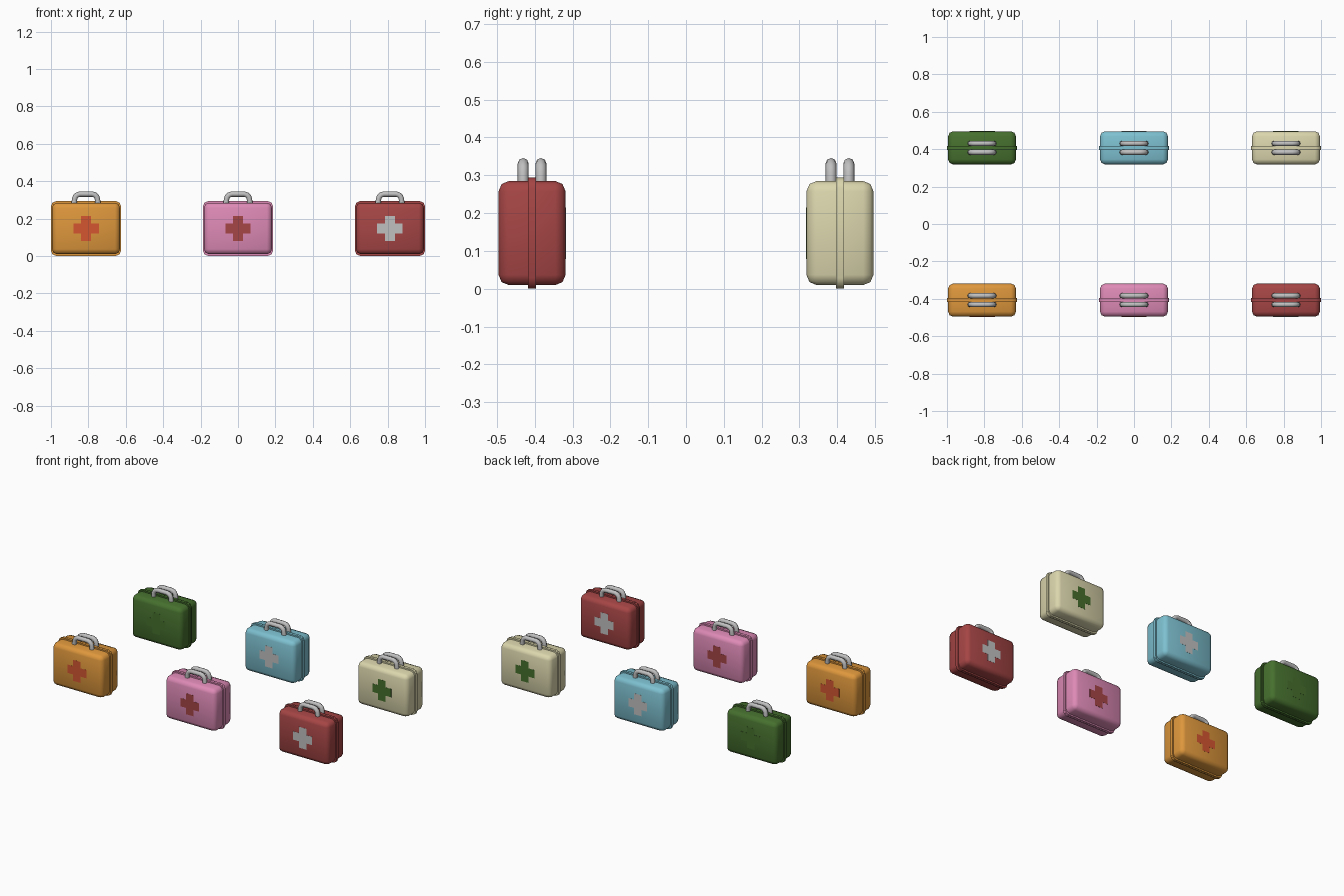
import bpy, bmesh, math
from mathutils import Vector

if "Cube" in bpy.data.objects:
    bpy.data.objects.remove(bpy.data.objects["Cube"])


def material(name, rgb):
    m = bpy.data.materials.new(name)
    lin = [(c / 255 / 12.92 if c < 10 else ((c / 255 + 0.055) / 1.055) ** 2.4) for c in rgb]
    m.diffuse_color = (*lin, 1)
    m.use_nodes = True
    m.node_tree.nodes["Principled BSDF"].inputs["Base Color"].default_value = m.diffuse_color
    return m


MATS = {n: material(n, c) for n, c in {
    "orange": (222, 151, 60), "pink": (222, 138, 182), "red": (166, 69, 69),
    "green": (70, 112, 46), "blue": (125, 192, 208), "cream": (219, 214, 173),
    "grey": (192, 192, 192), "vermilion": (212, 86, 48)}.items()}


def finish(obj, mat, smooth=True):
    obj.data.materials.clear()
    obj.data.materials.append(MATS[mat])
    if smooth:
        bpy.ops.object.select_all(action='DESELECT')
        bpy.context.view_layer.objects.active = obj
        obj.select_set(True)
        bpy.ops.object.shade_smooth_by_angle(angle=math.radians(50))
    return obj


def box(name, size, loc, mat, width, rim=False):
    """Box with rounded edges; a rim only rounds the edges running along y."""
    bm = bmesh.new()
    bmesh.ops.create_cube(bm, size=1)
    bmesh.ops.scale(bm, vec=size, verts=bm.verts)
    edges = [e for e in bm.edges if not rim or
             abs(e.verts[0].co.y - e.verts[1].co.y) > size[1] / 2]
    bmesh.ops.bevel(bm, geom=edges, offset=width, offset_type='OFFSET', segments=2,
                    profile=0.5, affect='EDGES')
    me = bpy.data.meshes.new(name)
    bm.to_mesh(me)
    bm.free()
    obj = bpy.data.objects.new(name, me)
    bpy.context.collection.objects.link(obj)
    obj.location = loc
    return finish(obj, mat)


def handle(name, loc):
    """Round tube bent into a flat-topped arch."""
    half = [(0.064, 0.275), (0.061, 0.306), (0.056, 0.318), (0.046, 0.327), (0.032, 0.331)]
    pts = half + [(-x, z) for x, z in reversed(half)]
    cu = bpy.data.curves.new(name, 'CURVE')
    cu.dimensions = '3D'
    cu.bevel_depth = 0.0145
    cu.bevel_resolution = 2
    cu.use_fill_caps = True
    sp = cu.splines.new('POLY')
    sp.points.add(len(pts) - 1)
    for p, (x, z) in zip(sp.points, pts):
        p.co = (x, 0, z, 1)
    obj = bpy.data.objects.new(name, cu)
    bpy.context.collection.objects.link(obj)
    obj.location = loc
    bpy.ops.object.select_all(action='DESELECT')
    bpy.context.view_layer.objects.active = obj
    obj.select_set(True)
    bpy.ops.object.convert(target='MESH')
    finish(bpy.context.view_layer.objects.active, "grey")


def cross(name, loc, side, mat):
    """Thin plus-shaped plate lying on a large face (side -1 front, 1 back)."""
    a, b = 0.027, 0.068
    quarter = [Vector((a, a)), Vector((a, b)), Vector((-a, b))]
    bm = bmesh.new()
    vs = []
    for k in range(4):
        c, s = round(math.cos(k * math.pi / 2)), round(math.sin(k * math.pi / 2))
        vs += [bm.verts.new((c * p.x - s * p.y, 0, s * p.x + c * p.y)) for p in quarter]
    f = bm.faces.new(vs)
    new = bmesh.ops.extrude_face_region(bm, geom=[f])["geom"]
    bmesh.ops.translate(bm, vec=(0, -side * 0.003, 0),
                        verts=[g for g in new if isinstance(g, bmesh.types.BMVert)])
    bmesh.ops.recalc_face_normals(bm, faces=bm.faces)
    me = bpy.data.meshes.new(name)
    bm.to_mesh(me)
    bm.free()
    obj = bpy.data.objects.new(name, me)
    bpy.context.collection.objects.link(obj)
    obj.location = loc
    finish(obj, mat, False)


# body colour, cross colour, column, row
CASES = [("orange", "vermilion", -1, -1), ("pink", "red", 0, -1), ("red", "grey", 1, -1),
         ("green", "green", -1, 1), ("blue", "grey", 0, 1), ("cream", "green", 1, 1)]
MID = 0.147

for body, mark, col, row in CASES:
    x, y = col * 0.8125, row * 0.407
    # rounded shell
    box(f"{body}_case_shell", (0.363, 0.177, 0.275), (x, y, MID), body, 0.027)
    for side, label in ((-1, "front"), (1, "back")):
        # rim of each half, with a fine seam between them
        box(f"{body}_case_{label}_rim", (0.375, 0.0098, 0.293), (x, y + side * 0.0053, MID),
            body, 0.028, rim=True)
        handle(f"{body}_case_{label}_handle", (x, y + side * 0.0235, 0))
        cross(f"{body}_case_{label}_cross", (x, y + side * 0.0893, MID), side, mark)
